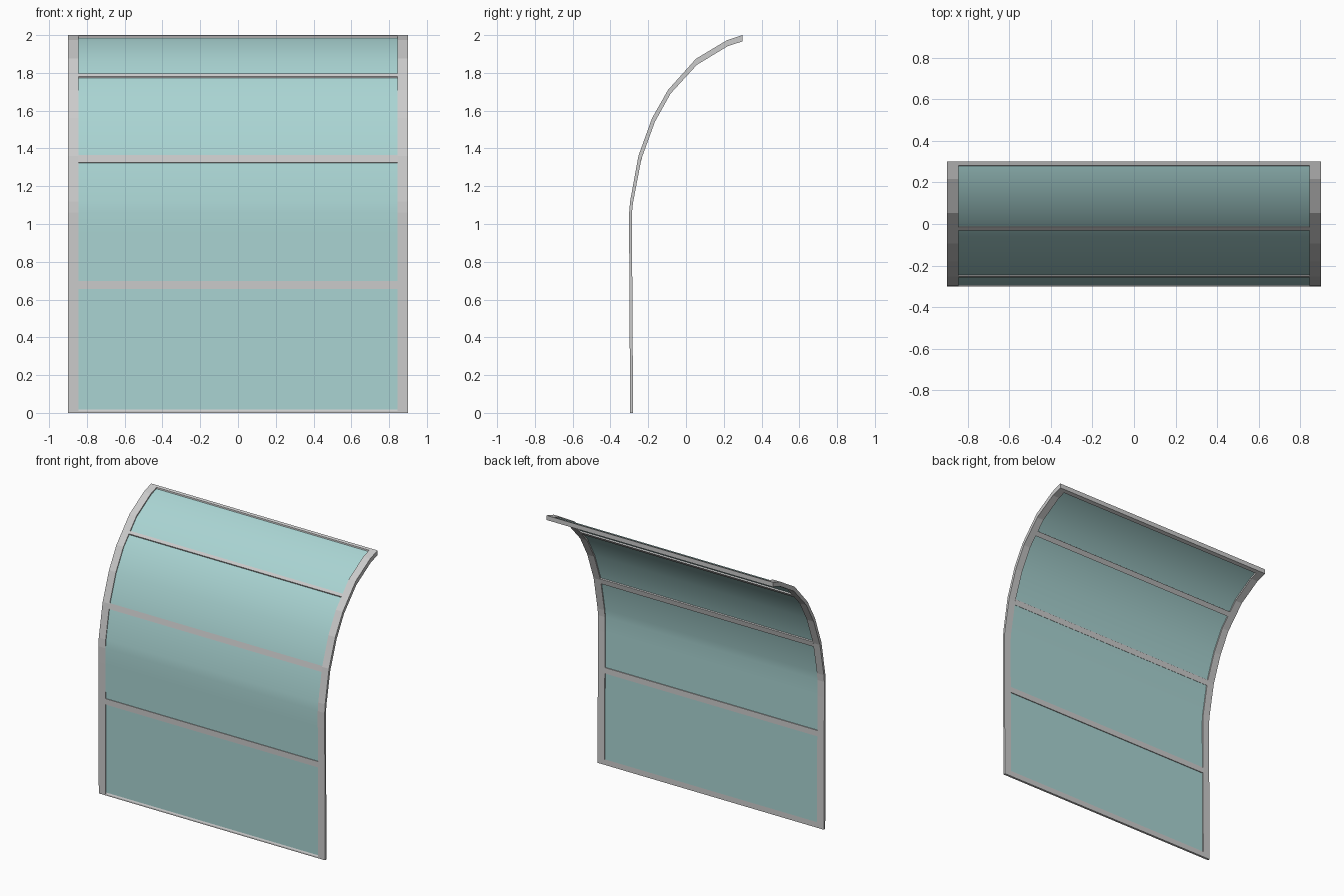
import bpy
import bmesh

if "Cube" in bpy.data.objects:
    bpy.data.objects.remove(bpy.data.objects["Cube"])

# Side profile (y, z): outer front edge and inner back edge
OUTER = [(-0.296, 0), (-0.301, 0.95), (-0.301, 1.06), (-0.296, 1.12), (-0.252, 1.36), (-0.18, 1.56),
         (-0.095, 1.71), (0.053, 1.875), (0.217, 1.973), (0.30, 2.0)]
INNER = [(-0.280, 0), (-0.286, 0.95), (-0.286, 1.06), (-0.281, 1.11), (-0.236, 1.345), (-0.165, 1.54),
         (-0.082, 1.69), (0.058, 1.843), (0.222, 1.942), (0.30, 1.967)]
MID = [((a[0] + b[0]) / 2, (a[1] + b[1]) / 2) for a, b in zip(OUTER, INNER)]


def at(line, z):
    """Point on the profile, addressed by height along the outer edge."""
    for i in range(len(OUTER) - 1):
        z0, z1 = OUTER[i][1], OUTER[i + 1][1]
        if z <= z1:
            t = (z - z0) / (z1 - z0)
            a, b = line[i], line[i + 1]
            return (a[0] + (b[0] - a[0]) * t, a[1] + (b[1] - a[1]) * t)
    return line[-1]


def make(name, bm, mat=None):
    bmesh.ops.recalc_face_normals(bm, faces=bm.faces)
    mesh = bpy.data.meshes.new(name)
    bm.to_mesh(mesh)
    bm.free()
    ob = bpy.data.objects.new(name, mesh)
    bpy.context.collection.objects.link(ob)
    if mat:
        mesh.materials.append(mat)
    return ob


def strip(name, front, back, x0, x1, mat=None):
    """Solid swept along the profile between two edges."""
    bm = bmesh.new()
    rings = [[bm.verts.new(c) for c in ((x0, *f), (x1, *f), (x1, *b), (x0, *b))]
             for f, b in zip(front, back)]
    for r, s in zip(rings, rings[1:]):
        for i in range(4):
            j = (i + 1) % 4
            bm.faces.new((r[i], r[j], s[j], s[i]))
    bm.faces.new(rings[0])
    bm.faces.new(rings[-1])
    return make(name, bm, mat)


# Curved side rails
for name, s in (("left_rail", -1), ("right_rail", 1)):
    strip(name, OUTER, INNER, s * 0.9, s * 0.845)

# Cross bars: (front z range, back z range)
BARS = {
    "bottom_bar": (0.0, 0.01, 0.0, 0.04),
    "lower_bar": (0.655, 0.697, 0.655, 0.697),
    "middle_bar": (1.325, 1.365, 1.33, 1.37),
    "upper_bar": (1.78, 1.796, 1.78, 1.808),
    "top_bar": (1.994, 2.0, 1.991, 2.0),
}
for name, (f0, f1, b0, b1) in BARS.items():
    strip(name, [at(OUTER, f0), at(OUTER, f1)], [at(INNER, b0), at(INNER, b1)], -0.847, 0.847)

# Curved tinted panel, a thin sheet inside the frame
glass = bpy.data.materials.new("tinted_panel")
glass.diffuse_color = (0.40, 0.66, 0.65, 1)
glass.use_nodes = True
glass.node_tree.nodes["Principled BSDF"].inputs["Base Color"].default_value = glass.diffuse_color
front = [(y * 0.6 + o[0] * 0.4, z * 0.6 + o[1] * 0.4) for (y, z), o in zip(MID, OUTER)]
back = [(y * 0.8 + i[0] * 0.2, z * 0.8 + i[1] * 0.2) for (y, z), i in zip(MID, INNER)]
front[-1] = (0.295, front[-1][1])
back[-1] = (0.295, back[-1][1])
panel = strip("curved_panel", front, back, -0.846, 0.846, glass)
bpy.context.view_layer.objects.active = panel
panel.select_set(True)
bpy.ops.object.shade_smooth_by_angle()
